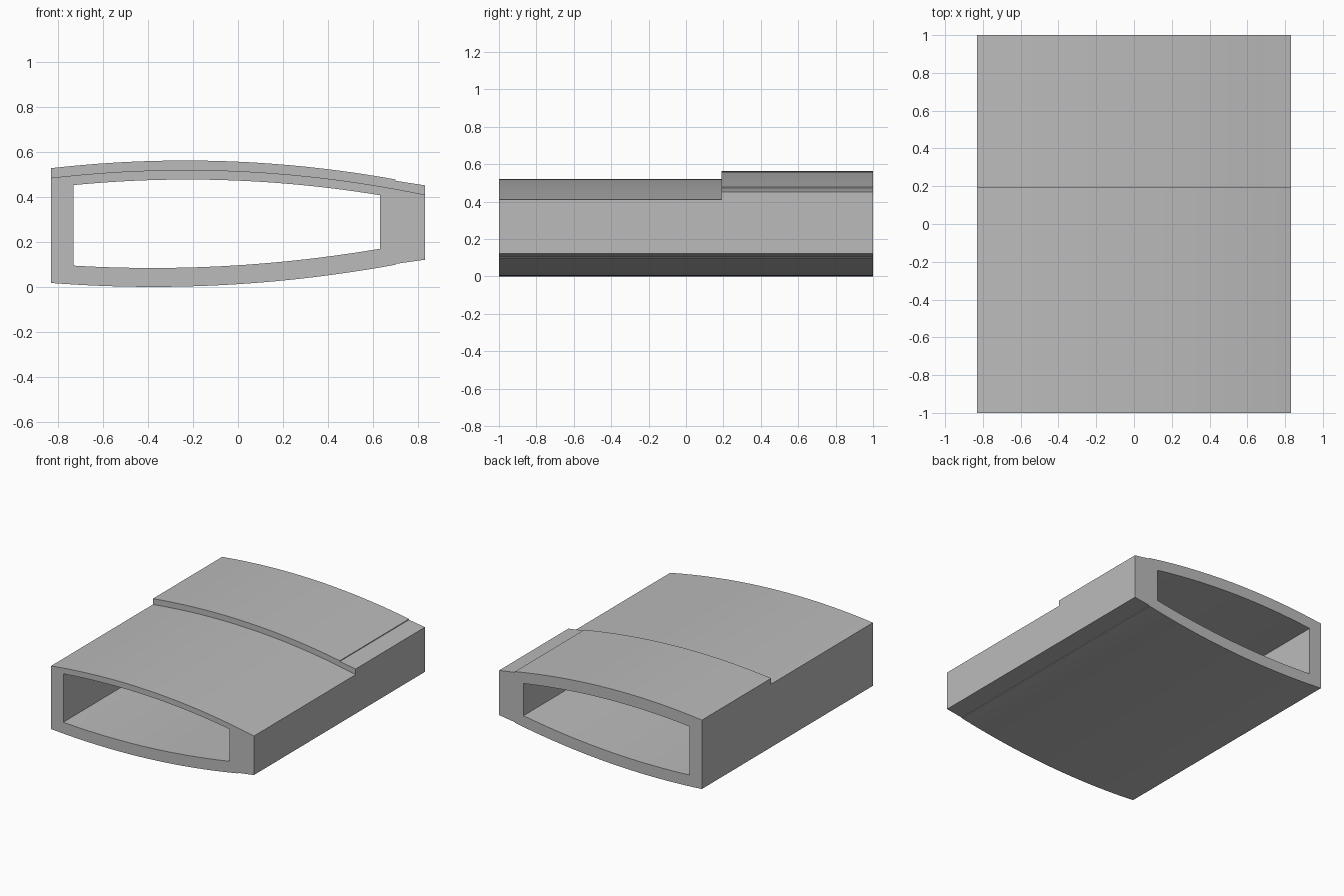
import bpy, bmesh, math

cube = bpy.data.objects.get("Cube")
if cube:
    bpy.data.objects.remove(cube, do_unlink=True)

# One flat grey for everything
grey = bpy.data.materials.new("plain_grey")
grey.use_nodes = True
colour = (0.5, 0.5, 0.5, 1)
grey.diffuse_color = colour
grey.node_tree.nodes["Principled BSDF"].inputs["Base Color"].default_value = colour

N = 24
Y_FRONT, Y_STEP, Y_BACK = -1, 0.19, 1
LEFT, LIP, SEAM, RIGHT = -0.83, 0.70, 0.755, 0.83


def bow(a, b, c):
    """Parabola through three (x, z) points."""
    s = (b[1] - a[1]) / (b[0] - a[0])
    q = ((c[1] - b[1]) / (c[0] - b[0]) - s) / (c[0] - a[0])
    return lambda x: a[1] + s * (x - a[0]) + q * (x - a[0]) * (x - b[0])


def stations(a, b, n):
    return [a + (b - a) * i / (n - 1) for i in range(n)]


top_back = bow((LEFT, 0.528), (-0.2, 0.562), (LIP, 0.478))
top_front = bow((LEFT, 0.485), (-0.2, 0.52), (RIGHT, 0.41))
under = bow((LEFT, 0.018), (-0.25, 0.002), (LIP, 0.099))
hole_top = bow((-0.73, 0.453), (-0.15, 0.477), (0.63, 0.408))
hole_floor = bow((-0.73, 0.095), (-0.25, 0.086), (0.63, 0.17))


def rail_top(x):
    return 0.472 - 0.155 * (x - LIP)


def rail_under(x):
    return 0.103 + 0.14 * (x - LIP)


def loop(xs, low, high):
    """Closed section: along the bottom, then back along the top."""
    return [(x, low(x)) for x in xs] + [(x, high(x)) for x in reversed(xs)]


def shell_section(high, high_rail):
    """Outer outline with a small ledge at the lip."""
    xs = stations(LEFT, LIP, N)
    low_pts = [(x, under(x)) for x in xs] + [(x, rail_under(x)) for x in (LIP, SEAM)]
    high_pts = [(x, high(x)) for x in xs] + [(x, high_rail(x)) for x in (LIP, SEAM)]
    return low_pts + high_pts[::-1]


def loft(name, rings, closed):
    """Skin a list of (section, y) rings; close the chain or cap both ends."""
    bm = bmesh.new()
    vs = [[bm.verts.new((x, y, z)) for x, z in sec] for sec, y in rings]
    chain = list(zip(vs, vs[1:] + vs[:1])) if closed else list(zip(vs, vs[1:]))
    for a, b in chain:
        for i in range(len(a)):
            j = (i + 1) % len(a)
            bm.faces.new((a[i], a[j], b[j], b[i]))
    if not closed:
        bm.faces.new(vs[0])
        bm.faces.new(vs[-1])
    bmesh.ops.remove_doubles(bm, verts=bm.verts, dist=0.0005)
    bmesh.ops.recalc_face_normals(bm, faces=bm.faces)
    me = bpy.data.meshes.new(name)
    bm.to_mesh(me)
    bm.free()
    me.materials.append(grey)
    ob = bpy.data.objects.new(name, me)
    bpy.context.collection.objects.link(ob)
    bpy.ops.object.select_all(action="DESELECT")
    ob.select_set(True)
    bpy.context.view_layer.objects.active = ob
    bpy.ops.object.shade_smooth_by_angle(angle=math.radians(15))
    return ob


# Hollow bowed shell, raised behind the step
low_outer = shell_section(top_front, top_front)
high_outer = shell_section(top_back, rail_top)
inner = loop(stations(-0.73, 0.63, N + 2), hole_floor, hole_top)
loft("hollow_shell", [(low_outer, Y_FRONT), (low_outer, Y_STEP), (high_outer, Y_STEP),
                      (high_outer, Y_BACK), (inner, Y_BACK), (inner, Y_FRONT)], True)

# Solid rail along the left side
edge = [SEAM, RIGHT]
low_rail = loop(edge, rail_under, top_front)
high_rail = loop(edge, rail_under, rail_top)
loft("side_rail", [(low_rail, Y_FRONT), (low_rail, Y_STEP),
                   (high_rail, Y_STEP), (high_rail, Y_BACK)], False)
